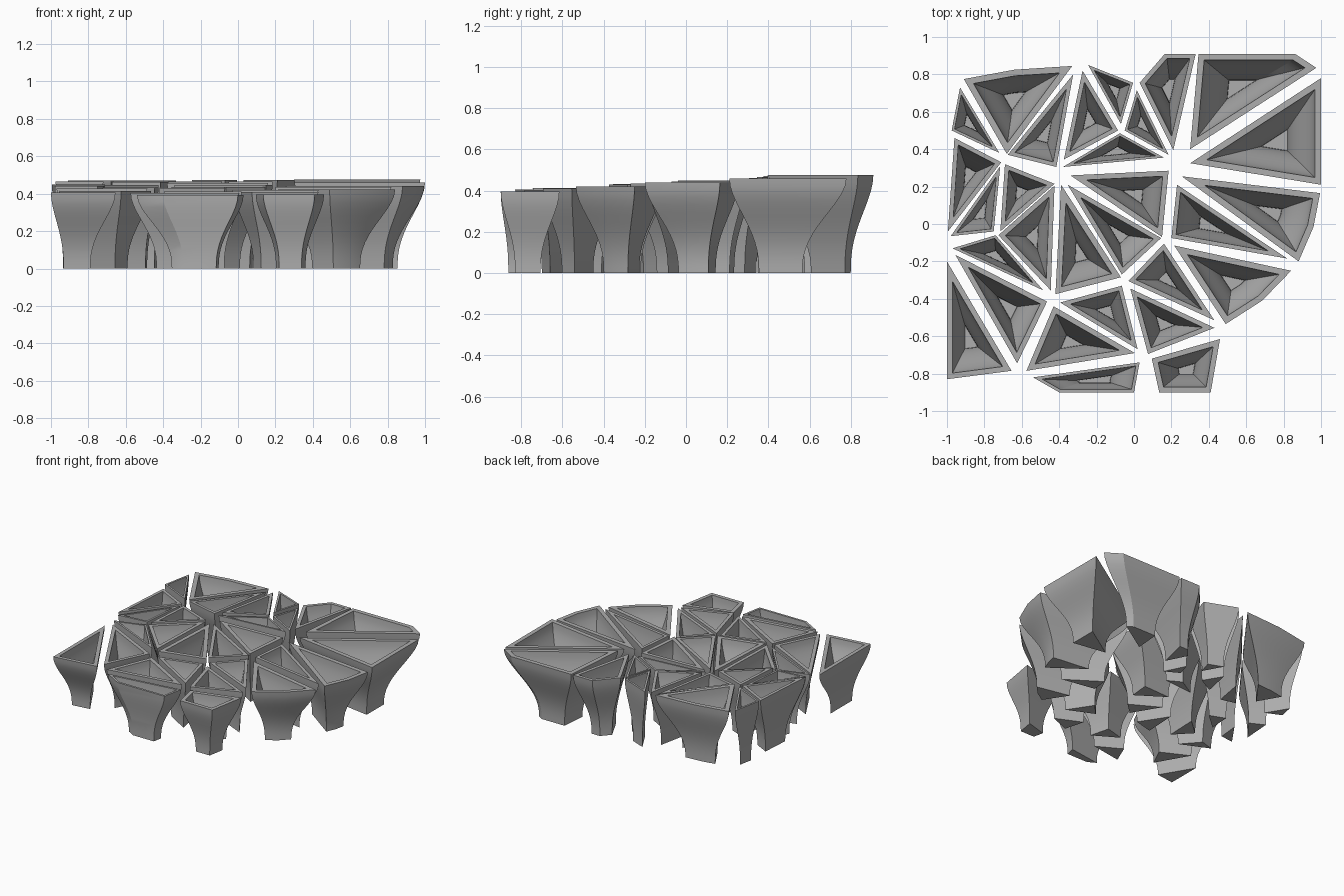
import bpy, bmesh
from mathutils import Vector

cube = bpy.data.objects.get("Cube")
if cube:
    bpy.data.objects.remove(cube, do_unlink=True)

stone = bpy.data.materials.new("stone_grey")
stone.use_nodes = True
stone.diffuse_color = (0.42, 0.42, 0.42, 1)
stone.node_tree.nodes["Principled BSDF"].inputs["Base Color"].default_value = (0.42, 0.42, 0.42, 1)

STEPS = 12          # levels in the flared wall


def cross(a, b):
    return a.x * b.y - a.y * b.x


def area_and_centroid(points):
    area, centre = 0.0, Vector((0, 0))
    for a, b in zip(points, points[1:] + points[:1]):
        part = cross(a, b) / 2
        area += part
        centre += (a + b) * part / 3
    return area, centre / area


def inset(points, width):
    """Move every edge of a counter-clockwise outline inward by width."""
    result = []
    for i, corner in enumerate(points):
        before = (corner - points[i - 1]).normalized()
        after = (points[(i + 1) % len(points)] - corner).normalized()
        normal_a = Vector((-before.y, before.x))
        normal_b = Vector((-after.y, after.x))
        result.append(corner + (normal_a + normal_b) * width / (1 + normal_a.dot(normal_b)))
    return result


def flare(t, foot):
    """S-shaped wall profile: long upright foot, flared middle, upright lip."""
    u = t ** 1.3
    return foot + (1 - foot) * u * u * (3 - 2 * u)


def planter(name, *corners):
    """Hollow flared pot with a polygonal rim."""
    outline = [Vector(c) for c in corners]
    area, centre = area_and_centroid(outline)
    if area < 0:
        outline.reverse()
    height = 0.437 + 0.052 * centre.y
    foot = 0.47 - 0.5 * abs(area)      # wide pots taper more
    reach = min(cross((b - a).normalized(), centre - a)
                for a, b in zip(outline, outline[1:] + outline[:1]))
    wall = min(0.033, 0.27 * reach)

    def section(z):
        return [centre + (p - centre) * flare(z / height, foot) for p in outline]

    bm = bmesh.new()

    def ring(points, z):
        return [bm.verts.new((p.x, p.y, z)) for p in points]

    # outer wall going up, then inner wall going down to the floor
    outer = [height * i / STEPS for i in range(STEPS + 1)]
    inner = [wall + (height - wall) * i / STEPS for i in range(STEPS, -1, -1)]
    rings = [ring(section(z), z) for z in outer]
    rings += [ring(inset(section(z), wall), z) for z in inner]
    count = len(outline)
    for low, high in zip(rings, rings[1:]):
        for i in range(count):
            j = (i + 1) % count
            bm.faces.new((low[i], low[j], high[j], high[i]))
    bm.faces.new(rings[0][::-1])
    bm.faces.new(rings[-1])
    bmesh.ops.recalc_face_normals(bm, faces=bm.faces)

    mesh = bpy.data.meshes.new(name)
    bm.to_mesh(mesh)
    bm.free()
    mesh.materials.append(stone)
    obj = bpy.data.objects.new(name, mesh)
    bpy.context.collection.objects.link(obj)
    bpy.ops.object.select_all(action="DESELECT")
    obj.select_set(True)
    bpy.context.view_layer.objects.active = obj
    bpy.ops.object.shade_smooth_by_angle()


# back right group
planter("back_right_large_pot", (-.91, .775), (-.64, .825), (-.33, .845), (-.68, .375))
planter("back_right_corner_pot", (-.93, .73), (-.975, .5), (-.72, .38))
planter("back_inner_pot", (-.325, .8), (-.675, .37), (-.415, .305))
planter("back_centre_pot", (-.275, .82), (-.375, .345), (-.085, .5))
planter("back_edge_pot", (-.245, .85), (-.005, .755), (-.07, .535))

# right edge group
planter("right_edge_pot", (-.96, .46), (-.995, -.04), (-.71, .33))
planter("right_slim_pot", (-.98, -.065), (-.715, .31), (-.75, -.04))
planter("right_low_pot", (-.97, -.13), (-.74, -.06), (-.485, -.355))
planter("right_front_pot", (-.955, -.165), (-.465, -.415), (-.625, -.745))
planter("front_right_corner_pot", (-1, -.2), (-1, -.83), (-.655, -.785))
planter("right_inner_pot", (-.69, .32), (-.425, .215), (-.715, -.04))
planter("right_middle_pot", (-.425, .205), (-.725, -.06), (-.445, -.355))

# centre group
planter("centre_back_pot", (-.38, .305), (-.075, .485), (.16, .355))
planter("centre_left_pot", (-.34, .26), (.185, .285), (.15, -.07))
planter("centre_pot", (-.355, .21), (.145, -.075), (-.065, -.27))
planter("centre_right_pot", (-.39, .21), (-.42, -.375), (-.07, -.285))

# back left group
planter("back_slim_pot", (.015, .715), (-.05, .5), (.185, .37))
planter("back_left_narrow_pot", (.165, .91), (.33, .91), (.21, .395), (.03, .755))
planter("back_left_large_pot", (.345, .91), (.86, .91), (.975, .835), (.3, .4))
planter("left_large_pot", (1, .78), (1, .21), (.3, .325))
planter("left_edge_pot", (.255, .255), (.995, .165), (.96, -.015), (.88, -.2))
planter("left_inner_pot", (.23, .21), (.2, -.075), (.82, -.185))
planter("left_front_pot", (.215, -.115), (.84, -.25), (.685, -.41), (.49, -.535))

# front group
planter("front_left_slim_pot", (.16, -.105), (-.03, -.305), (.43, -.515))
planter("front_left_pot", (-.02, -.345), (.43, -.555), (.075, -.695))
planter("front_centre_pot", (-.065, -.33), (-.395, -.42), (.02, -.67))
planter("front_right_pot", (-.43, -.44), (.005, -.69), (-.575, -.785))
planter("front_edge_right_pot", (-.54, -.82), (.03, -.74), (0, -.9), (-.4, -.9))
planter("front_edge_left_pot", (.095, -.72), (.46, -.615), (.41, -.9), (.135, -.9))
